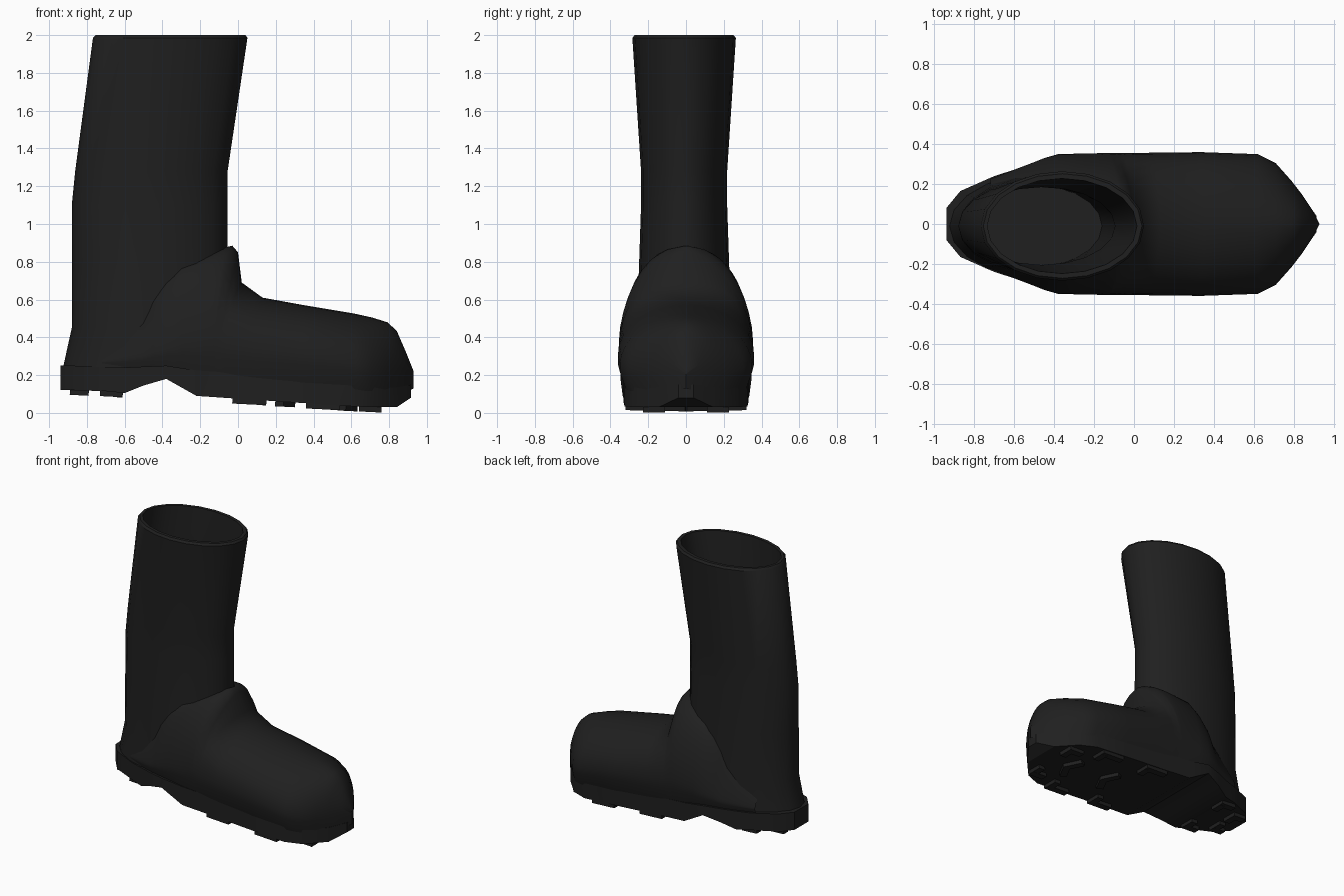
import bpy, bmesh
from math import sin, cos, pi, radians
from mathutils import Matrix, Vector

cube = bpy.data.objects.get("Cube")
if cube:
    bpy.data.objects.remove(cube, do_unlink=True)

rubber = bpy.data.materials.new("black rubber")
rubber.use_nodes = True
colour = (0.014, 0.014, 0.014, 1)
rubber.diffuse_color = colour
rubber.node_tree.nodes["Principled BSDF"].inputs["Base Color"].default_value = colour


def finish(name, bm, angle=35, mirror=False):
    bmesh.ops.recalc_face_normals(bm, faces=bm.faces)
    mesh = bpy.data.meshes.new(name)
    bm.to_mesh(mesh)
    bm.free()
    mesh.materials.append(rubber)
    obj = bpy.data.objects.new(name, mesh)
    bpy.context.collection.objects.link(obj)
    bpy.ops.object.select_all(action='DESELECT')
    bpy.context.view_layer.objects.active = obj
    obj.select_set(True)
    if mirror:
        mod = obj.modifiers.new("mirror", 'MIRROR')
        mod.use_axis = (False, True, False)
        mod.merge_threshold = 0.002
        bpy.ops.object.modifier_apply(modifier=mod.name)
    bpy.ops.object.shade_smooth_by_angle(angle=radians(angle))


def loft(bm, rows, closed):
    """Skin equal-length rows of points with quads."""
    grid = [[bm.verts.new(p) for p in row] for row in rows]
    n = len(grid[0])
    for a, b in zip(grid, grid[1:]):
        for i in range(n if closed else n - 1):
            j = (i + 1) % n
            bm.faces.new((a[i], a[j], b[j], b[i]))
    return grid


# Shaft: outer wall, rounded rim, inner wall and insole (z, back, front, half width)
outer = [(.2, -.935, 0, .262), (.45, -.88, -.05, .25), (.8, -.88, -.055, .238),
         (1.1, -.88, -.055, .228), (1.28, -.862, -.055, .228), (1.985, -.768, .05, .274)]
inner = [(2, -.755, .04, .262), (2, -.735, .015, .238), (1.28, -.825, -.095, .195),
         (1.0, -.84, -.1, .195), (.5, -.8, -.16, .2)]
bm = bmesh.new()
rings = []
for z, back, front, half in outer + inner:
    mid, rad = (back + front) / 2, (front - back) / 2
    rings.append([(mid + rad * cos(t * pi / 10), -.01 + half * sin(t * pi / 10), z)
                  for t in range(20)])
grid = loft(bm, rings, True)
bm.faces.new(grid[-1])
finish("boot_shaft", bm)

# Foot: arched cross-sections from heel to toe, open where they meet the shaft and
# swept back around it
# (x, inner y, top z, half width, widest z, bottom z, arch power, sweep)
stations = [
    (-.72, .19, .34, .225, .27, .22, 1.6, 0), (-.5, .23, .52, .31, .3, .22, 1.6, 0),
    (-.45, .23, .62, .33, .32, .23, 1.5, 0), (-.38, .22, .71, .35, .34, .23, 1.4, 0),
    (-.3, .2, .78, .352, .36, .22, 1.25, 0), (-.13, .115, .85, .355, .38, .2, 1.2, .5),
    (-.07, .055, .875, .355, .38, .2, 1.15, .6), (-.03, 0, .885, .355, .38, .2, 1.12, .7),
    (0, 0, .85, .355, .37, .19, 1.2, .7), (.02, 0, .69, .355, .36, .19, .9, .65),
    (.13, 0, .61, .357, .34, .18, .95, .4), (.35, 0, .57, .36, .31, .165, 1, .1),
    (.62, 0, .525, .35, .26, .135, 1.08, 0), (.71, 0, .505, .305, .24, .12, 1.12, 0),
    (.79, 0, .48, .215, .24, .12, 1.12, 0), (.84, 0, .435, .15, .23, .12, 1.1, 0),
    (.89, 0, .32, .075, .22, .12, 1, 0), (.93, 0, .22, 0, .2, .14, 1, 0)]
bm = bmesh.new()
rows = []
for x, y0, top, half, wide, low, power, sweep in stations:
    row = []
    for i in range(9):
        t = i / 8 * pi / 2
        c = cos(t) if i < 8 else 0
        y = y0 + (half - y0) * sin(t) ** power
        row.append((x - sweep * (y - y0) ** 2, y, wide + (top - wide) * c ** power))
    back = row[-1][0]
    row += [(back, half, (wide + low) / 2 + .02), (back, half * .91, low - .01)]
    rows.append(row)
loft(bm, rows, False)
finish("boot_foot", bm, 50, mirror=True)

# Sole: slab following the foot outline, raised under the arch (x, half width, top, bottom)
sole = [(-.94, .08, .25, .12), (-.87, .165, .25, .12), (-.7, .24, .24, .115),
        (-.6, .272, .24, .105), (-.5, .31, .245, .145), (-.38, .347, .25, .18),
        (-.22, .335, .225, .09), (0, .33, .21, .075), (.3, .33, .19, .055),
        (.6, .325, .155, .035), (.72, .275, .135, .03), (.84, .145, .135, .03),
        (.915, .04, .15, .08)]
bm = bmesh.new()
grid = loft(bm, [[(x, -h, top), (x, -h, low), (x, h, low), (x, h, top)]
                 for x, h, top, low in sole], True)
bm.faces.new(grid[0])
bm.faces.new(grid[-1])
finish("boot_sole", bm, 30)


def sole_at(x):
    """Half width and bottom height of the sole at x."""
    for a, b in zip(sole, sole[1:]):
        if a[0] <= x <= b[0]:
            f = (x - a[0]) / (b[0] - a[0])
            return a[1] + f * (b[1] - a[1]), a[3] + f * (b[3] - a[3])


# Tread: angled pairs of bars along both edges and chevrons down the middle
bm = bmesh.new()


def bar(x, y, length, width, turn=0):
    low = sole_at(x)[1]
    place = (Matrix.Translation(Vector((x, y, low - .009))) @ Matrix.Rotation(.05, 4, 'Y')
             @ Matrix.Rotation(turn, 4, 'Z') @ Matrix.Diagonal((length, width, .034, 1)))
    bmesh.ops.create_cube(bm, size=1, matrix=place)


for x, length in ((-.84, .1), (-.67, .12), (.06, .18), (.45, .18), (.7, .12)):
    edge = min(sole_at(x - length / 2)[0], sole_at(x + length / 2)[0])
    for side in (-1, 1):
        bar(x, side * (edge - .03), length, .05)
        bar(x + length / 2 - .025, side * (edge - .075), .05, .09)
for x in (.25, .58):
    for side in (-1, 1):
        bar(x, side * .05, .05, .13, side * .5)
finish("sole_treads", bm, 30)
